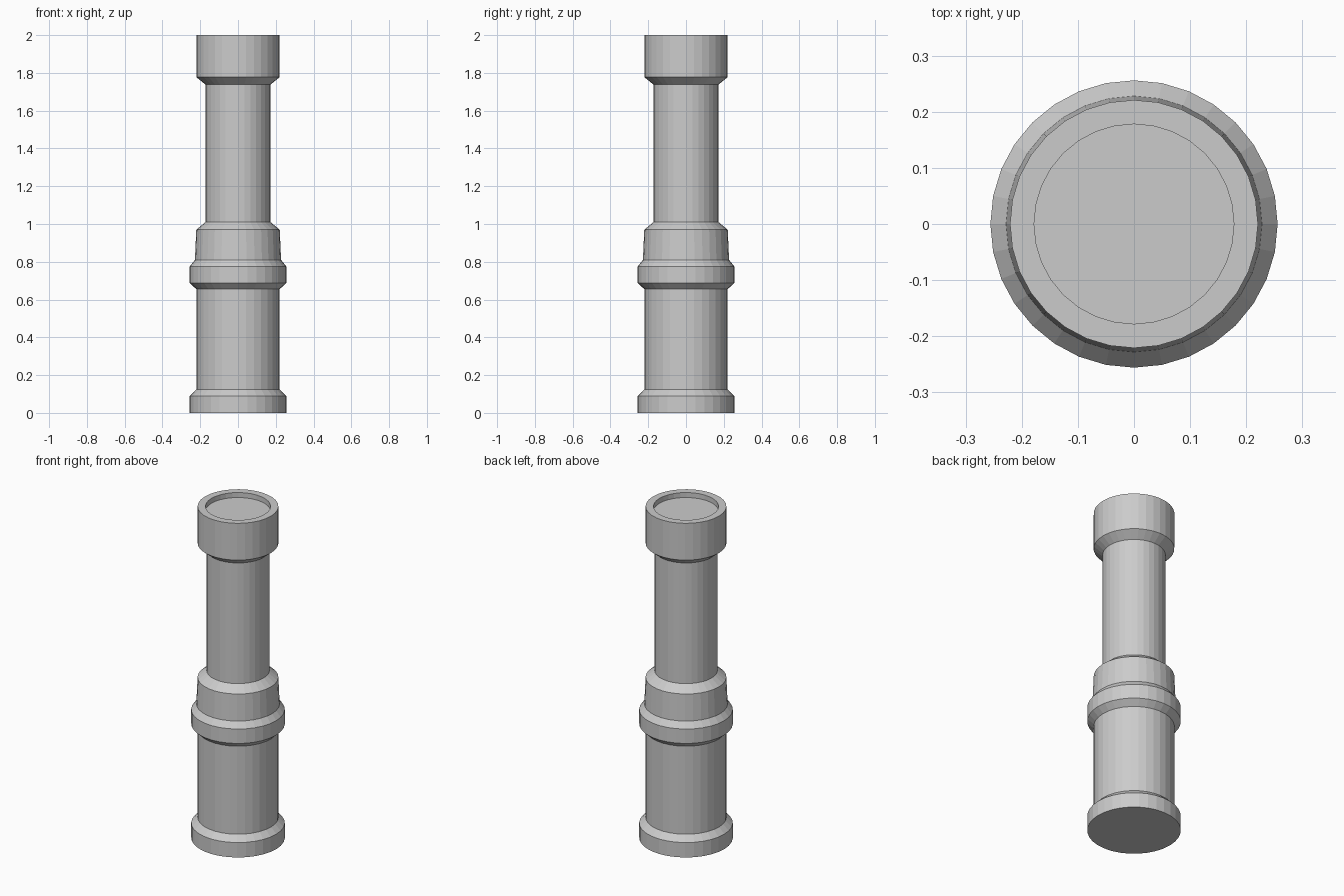
import bpy, bmesh
from math import cos, sin, tau

if "Cube" in bpy.data.objects:
    bpy.data.objects.remove(bpy.data.objects["Cube"])

SIDES = 32


def lathe(name, profile, cap_bottom=False, cap_top=False):
    """Spin an (outward radius, height) profile around z, with optional end caps."""
    bm = bmesh.new()
    rings = [[bm.verts.new((r * cos(tau * i / SIDES), r * sin(tau * i / SIDES), z))
              for i in range(SIDES)] for r, z in profile]
    for low, high in zip(rings, rings[1:]):
        for i in range(SIDES):
            j = (i + 1) % SIDES
            bm.faces.new((low[i], low[j], high[j], high[i]))
    if cap_bottom:
        bm.faces.new(rings[0][::-1])
    if cap_top:
        bm.faces.new(rings[-1])
    mesh = bpy.data.meshes.new(name)
    bm.to_mesh(mesh)
    bm.free()
    obj = bpy.data.objects.new(name, mesh)
    bpy.context.collection.objects.link(obj)
    return obj


# Flared foot ring with closed underside
lathe("base_ring", [(0.256, 0), (0.256, 0.09), (0.221, 0.124)], cap_bottom=True)

# Wide lower barrel
lathe("lower_barrel", [(0.221, 0.124), (0.221, 0.655)])

# Stepped collar joining the two barrels
lathe("middle_collar", [(0.221, 0.655), (0.256, 0.688), (0.256, 0.775),
                        (0.228, 0.81), (0.221, 0.97), (0.172, 1.01)])

# Narrow upper barrel
lathe("upper_barrel", [(0.172, 1.01), (0.172, 1.738)])

# Top cup with rim and shallow recessed disc
lathe("top_cup", [(0.172, 1.738), (0.221, 1.778), (0.221, 2.0),
                  (0.178, 2.0), (0.178, 1.97)], cap_top=True)
